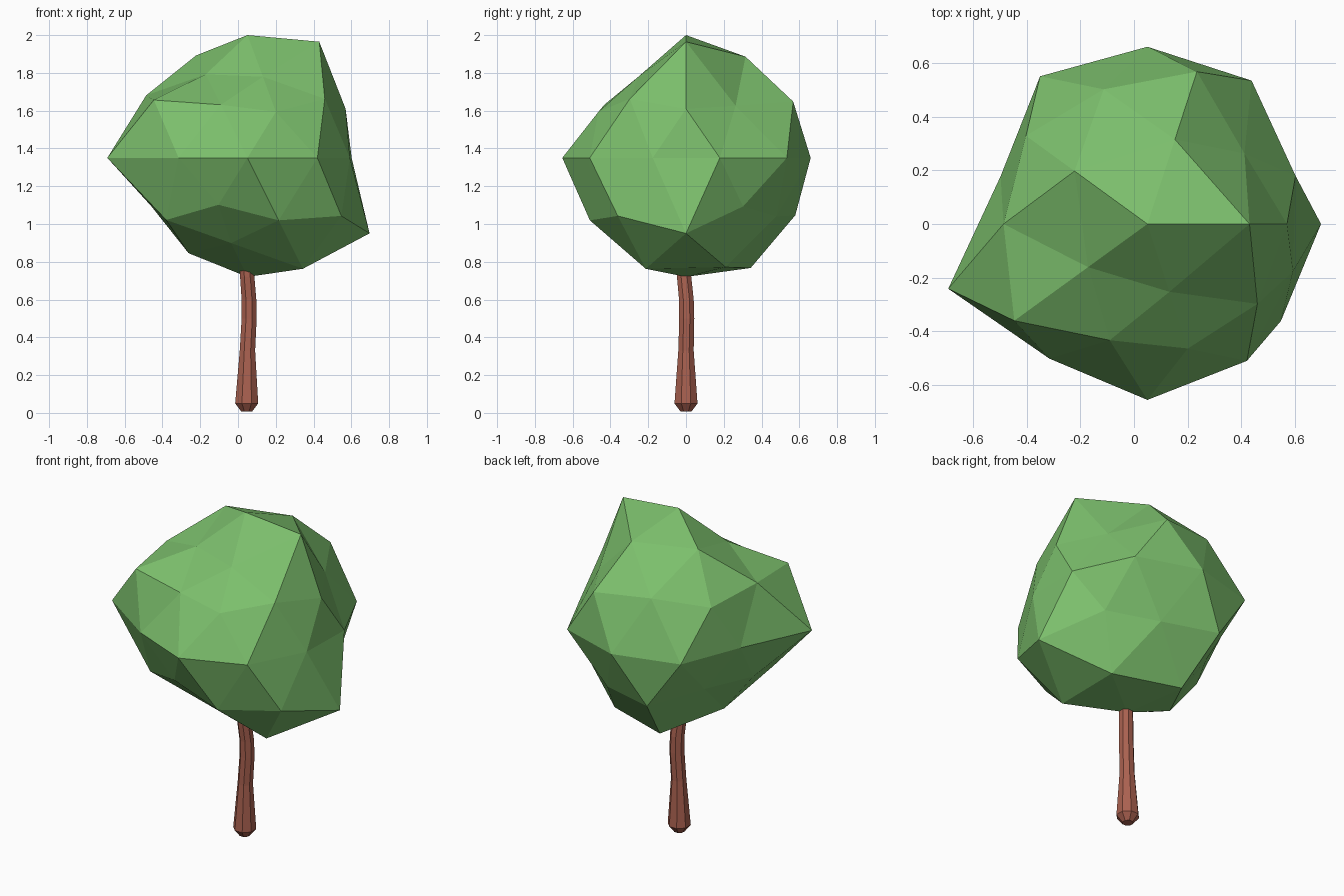
import bpy, bmesh
from math import atan2, degrees, cos, sin, pi
from mathutils import Vector

if "Cube" in bpy.data.objects:
    bpy.data.objects.remove(bpy.data.objects["Cube"])


def make_object(name, bm, color):
    bmesh.ops.recalc_face_normals(bm, faces=bm.faces)
    mesh = bpy.data.meshes.new(name)
    bm.to_mesh(mesh)
    bm.free()
    mat = bpy.data.materials.new(name + "_color")
    mat.diffuse_color = color
    mat.use_nodes = True
    mat.node_tree.nodes["Principled BSDF"].inputs["Base Color"].default_value = mat.diffuse_color
    mesh.materials.append(mat)
    obj = bpy.data.objects.new(name, mesh)
    bpy.context.collection.objects.link(obj)
    return obj


# Foliage: faceted icosphere, each vertex pushed in or out along its radius.
# Radii run ring by ring from the bottom up, counter-clockwise from +x.
radii = [
    0.63,
    0.68, 0.685, 0.593, 0.53, 0.69,
    0.76, 0.59, 0.52, 0.625, 0.629,
    0.575, 0.68, 0.57, 0.555, 0.687,
    0.58, 0.66, 0.66, 0.68, 0.575, 0.78, 0.62, 0.655, 0.63, 0.57,
    0.581, 0.667, 0.625, 0.685, 0.545,
    0.525, 0.62, 0.63, 0.535, 0.595,
    0.723, 0.63, 0.638, 0.52, 0.505,
    0.65,
]


def ring_order(v):
    d = v.co.normalized()
    return (round(d.z * 50), round(degrees(atan2(d.y, d.x))) % 360)


bm = bmesh.new()
bmesh.ops.create_icosphere(bm, subdivisions=2, radius=1)
for v, r in zip(sorted(bm.verts, key=ring_order), radii):
    v.co = Vector((0.05, 0, 1.35)) + v.co.normalized() * r
make_object("foliage", bm, (0.2, 0.52, 0.15, 1))

# Trunk: eight-sided bent tube, flared at the base (x, y, z, radius)
path = [
    (0.046, 0.0, 0.008, 0.032),
    (0.046, 0.0, 0.05, 0.066),
    (0.050, 0.0, 0.33, 0.044),
    (0.059, 0.004, 0.50, 0.043),
    (0.058, 0.002, 0.60, 0.042),
    (0.049, -0.010, 0.72, 0.041),
    (0.045, -0.014, 0.80, 0.038),
]
SIDES = 8
bm = bmesh.new()
rings = []
for x, y, z, r in path:
    angles = [2 * pi * (i + 0.5) / SIDES for i in range(SIDES)]
    rings.append([bm.verts.new((x + r * cos(a), y + r * sin(a), z)) for a in angles])
for low, high in zip(rings, rings[1:]):
    for i in range(SIDES):
        j = (i + 1) % SIDES
        bm.faces.new((low[i], low[j], high[j], high[i]))
bm.faces.new(rings[0])
bm.faces.new(rings[-1])
make_object("trunk", bm, (0.4, 0.12, 0.08, 1))
